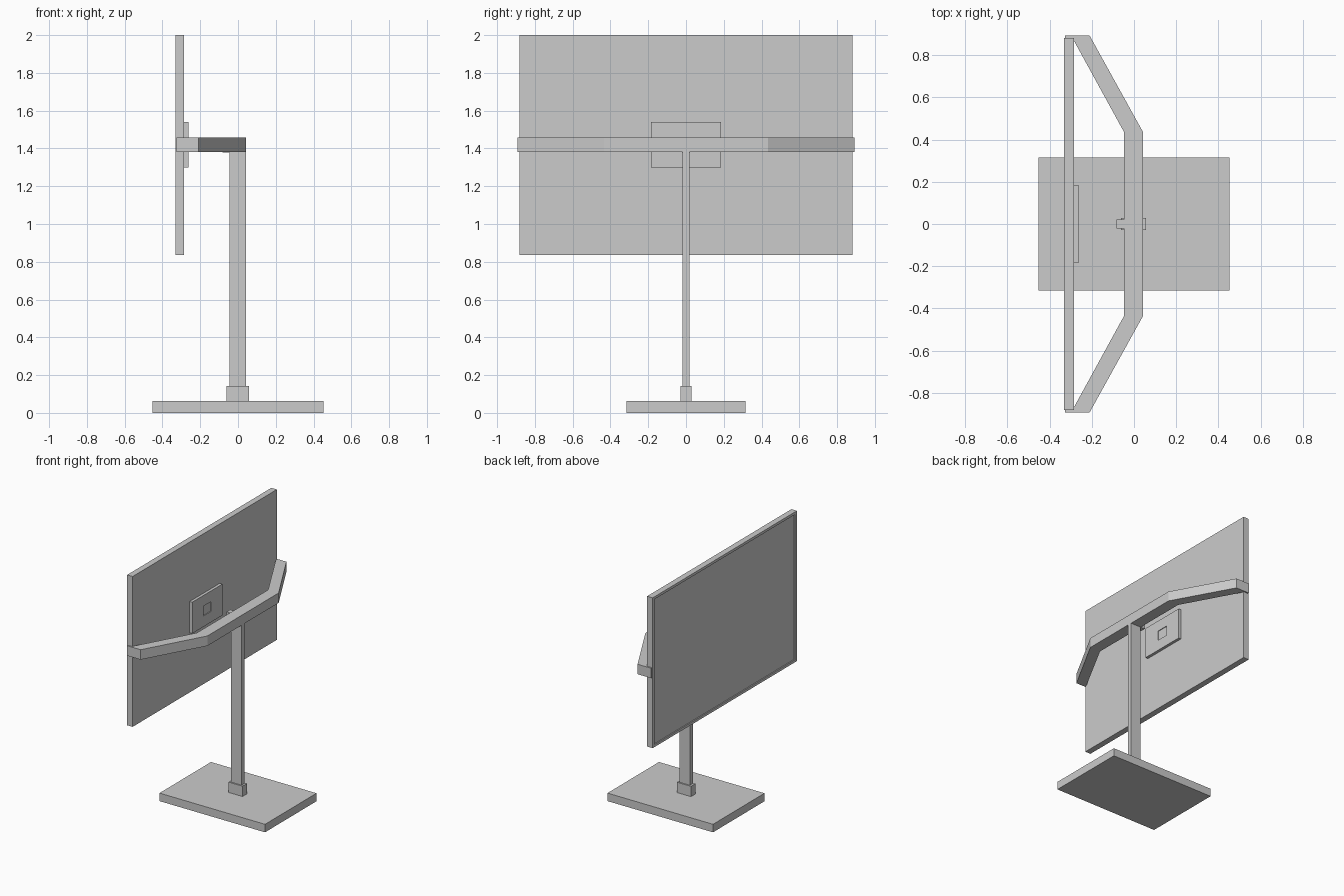
import bpy, bmesh

if "Cube" in bpy.data.objects:
    bpy.data.objects.remove(bpy.data.objects["Cube"])


def make_object(name, bm):
    bmesh.ops.recalc_face_normals(bm, faces=bm.faces[:])
    mesh = bpy.data.meshes.new(name)
    bm.to_mesh(mesh)
    bm.free()
    obj = bpy.data.objects.new(name, mesh)
    bpy.context.collection.objects.link(obj)
    return obj


def prism(name, outline, z0, z1):
    """Extrude an xy outline from z0 up to z1."""
    bm = bmesh.new()
    face = bm.faces.new([bm.verts.new((x, y, z0)) for x, y in outline])
    top = bmesh.ops.extrude_face_region(bm, geom=[face])["geom"]
    verts = [g for g in top if isinstance(g, bmesh.types.BMVert)]
    bmesh.ops.translate(bm, verts=verts, vec=(0, 0, z1 - z0))
    return make_object(name, bm)


def box(name, x, y, z):
    return prism(name, [(x[0], y[0]), (x[1], y[0]), (x[1], y[1]), (x[0], y[1])], *z)


def recess(obj, side, margin_y, margin_z, depth):
    """Sink a rectangular panel into the -x (side=-1) or +x (side=1) face."""
    bm = bmesh.new()
    bm.from_mesh(obj.data)
    bm.normal_update()
    face = max(bm.faces, key=lambda f: f.normal.x * side)
    c = face.calc_center_median()
    size_y = max(abs(v.co.y - c.y) for v in face.verts)
    size_z = max(abs(v.co.z - c.z) for v in face.verts)
    bmesh.ops.inset_region(bm, faces=[face], thickness=0.001)
    for v in face.verts:
        v.co.y = c.y + (size_y - margin_y) * (1 if v.co.y > c.y else -1)
        v.co.z = c.z + (size_z - margin_z) * (1 if v.co.z > c.z else -1)
    walls = bmesh.ops.extrude_discrete_faces(bm, faces=[face])["faces"]
    bmesh.ops.translate(bm, verts=walls[0].verts[:], vec=(-side * depth, 0, 0))
    bm.to_mesh(obj.data)
    bm.free()


# Stand: floor plate, collar, post and the stub behind the crossbar
box("base_plate", (-0.452, 0.452), (-0.315, 0.315), (0, 0.062))
box("post_collar", (-0.062, 0.058), (-0.028, 0.028), (0.062, 0.142))
box("post", (-0.046, 0.043), (-0.018, 0.018), (0.062, 1.385))
box("crossbar_stub", (-0.083, -0.04), (-0.022, 0.022), (1.378, 1.452))

# Crossbar bent forward at both ends, gripping the screen edges
half = [(0.043, 0.435), (-0.21, 0.892), (-0.326, 0.892),
        (-0.326, 0.878), (-0.29, 0.878), (-0.047, 0.435)]
prism("crossbar", half + [(x, -y) for x, y in reversed(half)], 1.38, 1.457)

# Screen with a thin raised frame
screen = box("screen", (-0.332, -0.285), (-0.882, 0.882), (0.836, 2.0))
recess(screen, -1, 0.025, 0.02, 0.008)

# Mounting plate with a small square socket
mount = box("mounting_plate", (-0.286, -0.263), (-0.184, 0.184), (1.298, 1.54))
recess(mount, 1, 0.136, 0.083, 0.006)
